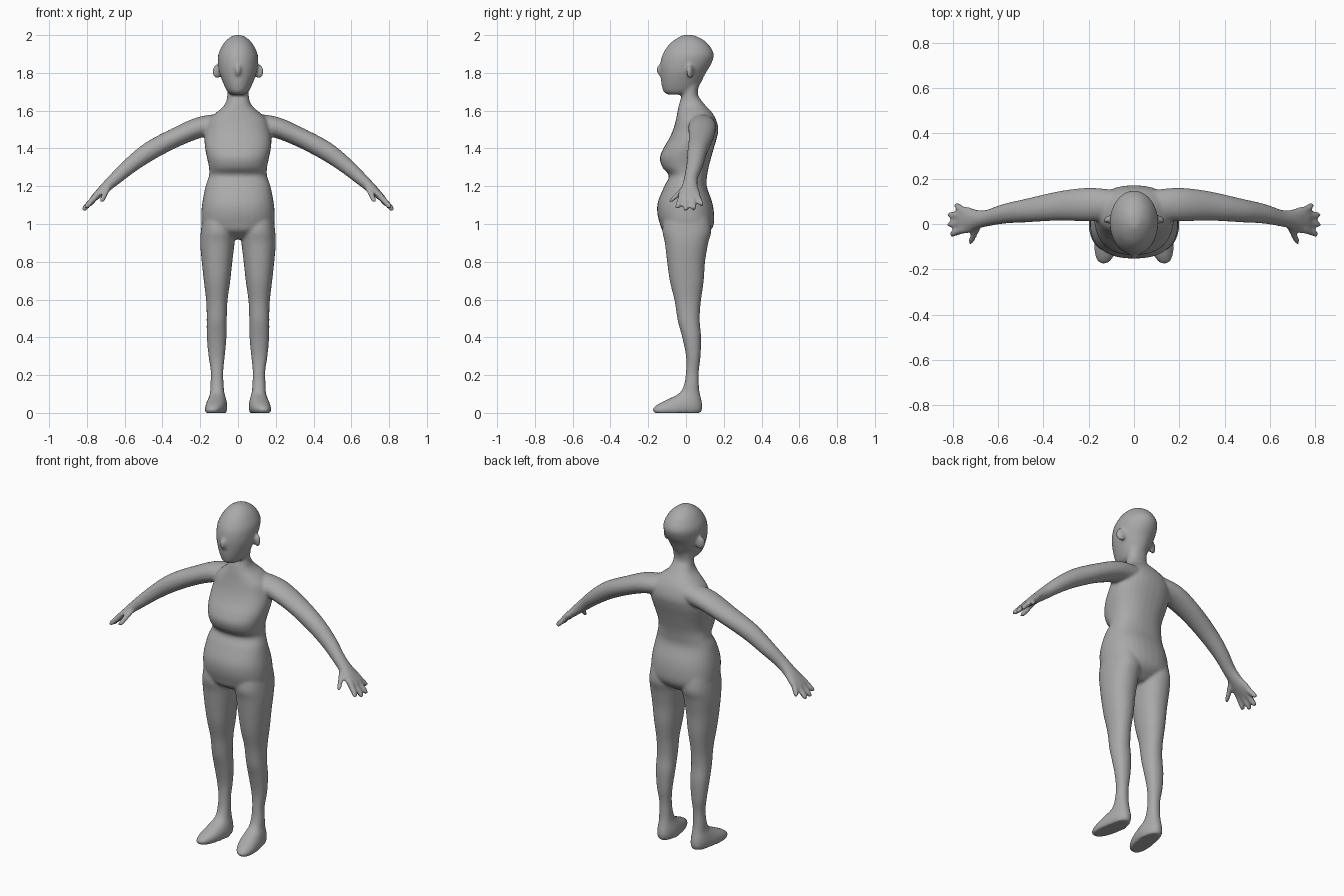
import bpy, bmesh, math
from mathutils import Vector, Matrix

bm = bmesh.new()


def spline(rows, steps=5):
    """Catmull-Rom resampling of a table of cross-sections."""
    out = []
    for i in range(len(rows) - 1):
        a, b, c, d = (rows[max(i - 1, 0)], rows[i], rows[i + 1],
                      rows[min(i + 2, len(rows) - 1)])
        for s in range(steps):
            t = s / steps
            out.append([0.5 * (2 * q + (r - p) * t + (2 * p - 5 * q + 4 * r - w) * t * t
                               + (3 * q - p - 3 * r + w) * t ** 3)
                        for p, q, r, w in zip(a, b, c, d)])
    return out + [list(rows[-1])]


def loft(rows, side=1, power=2.0, n=32, vertical=False):
    """Skin sections (x, y, z, radius along y, radius across) into a closed tube."""
    rows = spline(rows)
    mids = [Vector(r[:3]) for r in rows]
    rings = []
    for i, (x, y, z, ry, rw) in enumerate(rows):
        tan = mids[min(i + 1, len(mids) - 1)] - mids[max(i - 1, 0)]
        across = Vector((1, 0, 0)) if vertical else Vector((0, 1, 0)).cross(tan).normalized()
        ring = []
        for k in range(n):
            a = 2 * math.pi * k / n
            c, s = math.cos(a), math.sin(a)
            c = math.copysign(abs(c) ** (2 / power), c)
            s = math.copysign(abs(s) ** (2 / power), s)
            p = mids[i] + across * (c * max(rw, .002)) + Vector((0, s * max(ry, .002), 0))
            ring.append(bm.verts.new((p.x * side, p.y, p.z)))
        rings.append(ring)
    for lo, hi in zip(rings, rings[1:]):
        for k in range(n):
            bm.faces.new((lo[k], lo[(k + 1) % n], hi[(k + 1) % n], hi[k]))
    bm.faces.new(rings[0][::-1])
    bm.faces.new(rings[-1])
    return [v for r in rings for v in r]


def stack(table, side=1, power=2.0):
    """Upright part from (z, front y, back y, centre x, half width)."""
    return loft([(x, (f + b) / 2, z, (b - f) / 2, w) for z, f, b, x, w in table],
                side, power, vertical=True)


def ball(centre, size, turn=0):
    bmesh.ops.create_uvsphere(
        bm, u_segments=20, v_segments=12, radius=1,
        matrix=Matrix.Translation(centre) @ Matrix.Rotation(turn, 4, 'Z')
        @ Matrix.Diagonal((*size, 1)))


# torso and neck
stack([(.92, -.06, .07, 0, .07), (.96, -.12, .125, 0, .15), (1.0, -.138, .147, 0, .19),
       (1.06, -.152, .148, 0, .194), (1.12, -.148, .137, 0, .188), (1.2, -.115, .11, 0, .172),
       (1.255, -.09, .112, 0, .154), (1.3, -.125, .12, 0, .154), (1.35, -.138, .133, 0, .164),
       (1.4, -.12, .147, 0, .174), (1.45, -.09, .162, 0, .177), (1.5, -.068, .171, 0, .17),
       (1.55, -.054, .16, 0, .155), (1.59, -.046, .138, 0, .115), (1.62, -.04, .11, 0, .08),
       (1.65, -.032, .085, 0, .062), (1.69, -.02, .062, 0, .057), (1.76, -.02, .075, 0, .06)],
      power=2.3)

# head
stack([(1.685, -.095, .03, 0, .035), (1.70, -.118, .05, 0, .055), (1.74, -.13, .075, 0, .076),
       (1.8, -.136, .105, 0, .098), (1.85, -.136, .135, 0, .106), (1.9, -.123, .147, 0, .104),
       (1.95, -.09, .12, 0, .08), (1.98, -.053, .083, 0, .053), (2.0, -.015, .04, 0, .022)])
ball((0, -.133, 1.815), (.018, .023, .032))  # nose

for side in (1, -1):
    # ear
    ball((.11 * side, .022, 1.807), (.029, .015, .037), -.5 * side)
    # leg and foot, with the toes turned outward
    leg = stack([(0, -.168, .078, .11, .05), (.02, -.177, .086, .11, .056),
                 (.045, -.15, .086, .11, .055), (.075, -.09, .08, .11, .047),
                 (.105, -.035, .073, .11, .038), (.15, -.01, .068, .111, .035),
                 (.22, .0, .068, .111, .033), (.3, .0, .077, .113, .043),
                 (.4, -.02, .08, .113, .052), (.48, -.042, .073, .113, .053),
                 (.54, -.052, .074, .112, .054), (.6, -.062, .08, .112, .057),
                 (.7, -.086, .094, .111, .07), (.8, -.1, .101, .111, .081),
                 (.9, -.112, .118, .109, .091), (.97, -.125, .135, .104, .092),
                 (1.06, -.11, .12, .1, .085)], side, 2.2)
    for v in leg:
        v.co.x += side * .16 * max(0, -v.co.y) * max(0, 1 - v.co.z / .15)
    # arm and palm
    loft([(.08, .085, 1.53, .065, .055), (.2, .086, 1.512, .074, .055),
          (.33, .08, 1.458, .065, .051), (.465, .061, 1.387, .053, .05),
          (.57, .046, 1.31, .044, .042), (.65, .026, 1.24, .037, .034),
          (.7, .02, 1.195, .044, .028), (.74, .018, 1.158, .06, .022),
          (.772, .018, 1.128, .058, .016)], side)
    # fingers and thumb
    for root, tip in (((.745, .055, 1.155), (.787, .083, 1.1)),
                      ((.75, .034, 1.15), (.817, .041, 1.078)),
                      ((.75, .004, 1.15), (.818, -.002, 1.075)),
                      ((.745, -.022, 1.155), (.808, -.045, 1.087)),
                      ((.685, .0, 1.2), (.722, -.08, 1.12))):
        a, b = Vector(root), Vector(tip)
        loft([(*a.lerp(b, t), r, r) for t, r in
              ((0, .018), (.5, .016), (.85, .015), (1, .011), (1.06, .003))], side, n=14)

bmesh.ops.recalc_face_normals(bm, faces=bm.faces)
mesh = bpy.data.meshes.new("body")
bm.to_mesh(mesh)
bm.free()
body = bpy.data.objects.new("body", mesh)
bpy.context.collection.objects.link(body)

# one plain grey
grey = bpy.data.materials.new("plain grey")
grey.diffuse_color = (.4, .4, .4, 1)
mesh.materials.append(grey)

# fuse the parts into one soft skin
fuse = body.modifiers.new("fuse", 'REMESH')
fuse.mode = 'VOXEL'
fuse.voxel_size = .008
fuse.use_smooth_shade = True
soften = body.modifiers.new("soften", 'SMOOTH')
soften.factor = .5
soften.iterations = 6
